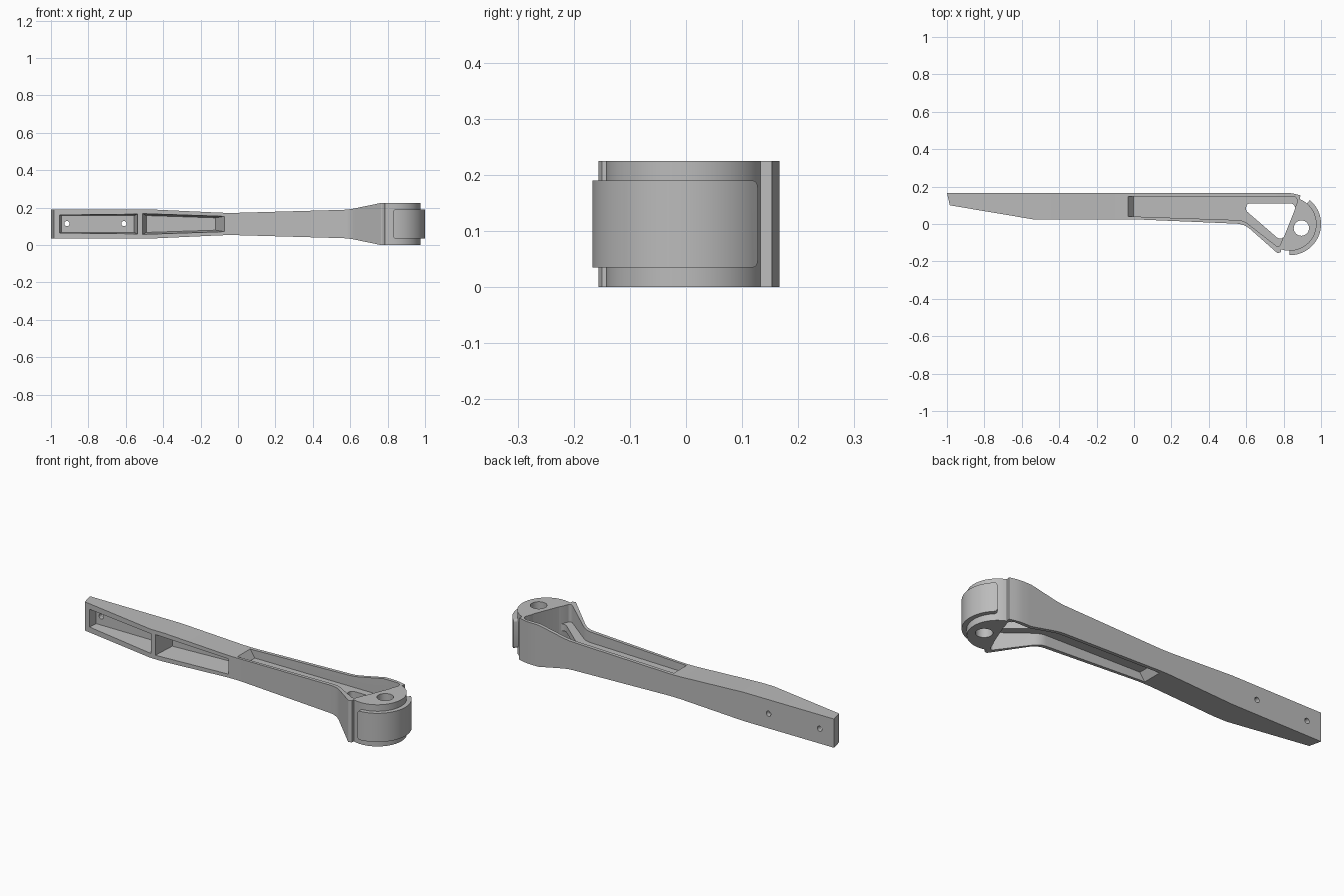
import bpy, bmesh, math
from mathutils import Vector

cube = bpy.data.objects.get("Cube")
if cube:
    bpy.data.objects.remove(cube, do_unlink=True)

grey = bpy.data.materials.new("plain grey")
grey.use_nodes = True
colour = (0.5, 0.5, 0.5, 1)
grey.diffuse_color = colour
grey.node_tree.nodes["Principled BSDF"].inputs["Base Color"].default_value = colour


def rounded(corners, steps=8):
    """Outline from (x, y, radius) corners, each radius turned into an arc."""
    out = []
    for i, (x, y, r) in enumerate(corners):
        p = Vector((x, y))
        if r == 0:
            out.append(p)
            continue
        a = (Vector(corners[i - 1][:2]) - p).normalized()
        b = (Vector(corners[(i + 1) % len(corners)][:2]) - p).normalized()
        half = a.angle(b) / 2
        centre = p + (a + b).normalized() * (r / math.sin(half))
        start = p + a * (r / math.tan(half)) - centre
        end = p + b * (r / math.tan(half)) - centre
        sweep = math.atan2(start.x * end.y - start.y * end.x, start.dot(end))
        for k in range(steps + 1):
            t = sweep * k / steps
            out.append(centre + Vector((start.x * math.cos(t) - start.y * math.sin(t),
                                        start.x * math.sin(t) + start.y * math.cos(t))))
    return out


def arc(cx, cy, r, a0, a1, n):
    angles = [math.radians(a0 + (a1 - a0) * i / n) for i in range(n + 1)]
    return [Vector((cx + r * math.cos(a), cy + r * math.sin(a))) for a in angles]


def loft(name, first, second, d0, d1, axis="z"):
    """Solid between two outlines with equal point counts, along z or y."""
    place = (lambda p, d: (p[0], p[1], d)) if axis == "z" else (lambda p, d: (p[0], d, p[1]))
    bm = bmesh.new()
    a = [bm.verts.new(place(p, d0)) for p in first]
    b = [bm.verts.new(place(p, d1)) for p in second]
    bm.faces.new(a)
    bm.faces.new(b[::-1])
    for i in range(len(a)):
        j = (i + 1) % len(a)
        bm.faces.new((a[i], b[i], b[j], a[j]))
    bmesh.ops.recalc_face_normals(bm, faces=bm.faces)
    mesh = bpy.data.meshes.new(name)
    bm.to_mesh(mesh)
    bm.free()
    obj = bpy.data.objects.new(name, mesh)
    bpy.context.collection.objects.link(obj)
    mesh.materials.append(grey)
    return obj


def activate(obj):
    bpy.ops.object.select_all(action="DESELECT")
    obj.select_set(True)
    bpy.context.view_layer.objects.active = obj


def boolean(target, cutter, operation="DIFFERENCE"):
    mod = target.modifiers.new("cut", "BOOLEAN")
    mod.operation, mod.object, mod.solver = operation, cutter, "EXACT"
    activate(target)
    bpy.ops.object.modifier_apply(modifier=mod.name)
    bpy.data.objects.remove(cutter, do_unlink=True)


MID = 0.1125
HUB = (0.833, 0.0)

# Arm and hub: plan outline
plan = rounded([(-1, 0.167, 0), (-0.985, 0.1, 0), (-0.54, 0.025, 0), (0, 0.025, 0),
                (0.59, 0.0, 0.12), (0.768, -0.157, 0.008), (0.785, -0.15, 0)])
plan += arc(*HUB, 0.143, -109, 68, 40)
plan += [Vector((0.89, 0.153)), Vector((0.855, 0.162)), Vector((0.82, 0.167))]
arm = loft("lever_arm", plan, plan, -0.05, 0.3)

# Side profile gives the changing height
upper = [(-1.1, 0.19, 0), (-0.46, 0.19, 0.8), (-0.05, 0.171, 1.5), (0.59, 0.189, 0.4),
         (0.765, 0.225, 0.06), (1.1, 0.225, 0)]
lower = [(x, 2 * MID - z, r) for x, z, r in reversed(upper)]
profile = rounded(upper + lower)
boolean(arm, loft("height_cutter", profile, profile, -0.4, 0.4, "y"), "INTERSECT")


# Recesses above and below the web, with a sloping end
def recess(left):
    return rounded([(left, 0.148, 0), (0.885, 0.148, 0.025), (0.775, -0.128, 0.015),
                    (0.585, 0.02, 0.1), (0, 0.04, 0), (left, 0.04, 0)])


for side in (1, -1):
    boolean(arm, loft("recess_cutter", recess(-0.003), recess(-0.1),
                      MID + side * 0.018, MID + side * 0.16))

# Opening through the web beside the hub
window = rounded([(0.6, 0.11, 0.02), (0.873, 0.11, 0.025), (0.791, -0.095, 0.025),
                  (0.6, 0.07, 0.015)])
boolean(arm, loft("window_cutter", window, window, -0.1, 0.3))

# Pivot hole
pivot = arc(0.895, -0.022, 0.041, 0, 350, 35)
boolean(arm, loft("pivot_cutter", pivot, pivot, -0.1, 0.3))


# Two drafted front pockets, given by ends and half heights
def slab(x0, x1, h0, h1):
    return [(x0, MID - h0), (x1, MID - h1), (x1, MID + h1), (x0, MID + h0)]


boolean(arm, loft("end_pocket_cutter", slab(-0.975, -0.53, 0.056, 0.056),
                  slab(-0.945, -0.555, 0.045, 0.045), -0.02, 0.14, "y"))
boolean(arm, loft("inner_pocket_cutter", slab(-0.513, -0.067, 0.057, 0.042),
                  slab(-0.49, -0.12, 0.045, 0.033), 0.01, 0.14, "y"))

# Screw holes in the back wall
for x in (-0.915, -0.61):
    hole = arc(x, MID + 0.002, 0.014, 0, 345, 23)
    boolean(arm, loft("screw_cutter", hole, hole, 0.1, 0.3, "y"))

# Curved pad around the hub, with rounded corners
strip = arc(*HUB, 0.167, -91, 50, 24) + arc(*HUB, 0.138, 50, -91, 24)
pad = loft("hub_pad", strip, strip, 0.035, 0.19)
bm = bmesh.new()
bm.from_mesh(pad.data)
ends = [f for f in bm.faces if len(f.verts) == 4
        and min(e.calc_length() for e in f.edges) > 0.025]
corners = [e for f in ends for e in f.edges if e.calc_length() < 0.05]
bmesh.ops.bevel(bm, geom=corners, offset=0.013, segments=4, profile=0.5, affect="EDGES")
bm.to_mesh(pad.data)
bm.free()

for obj in (arm, pad):
    activate(obj)
    bpy.ops.object.shade_smooth_by_angle(angle=math.radians(25))
